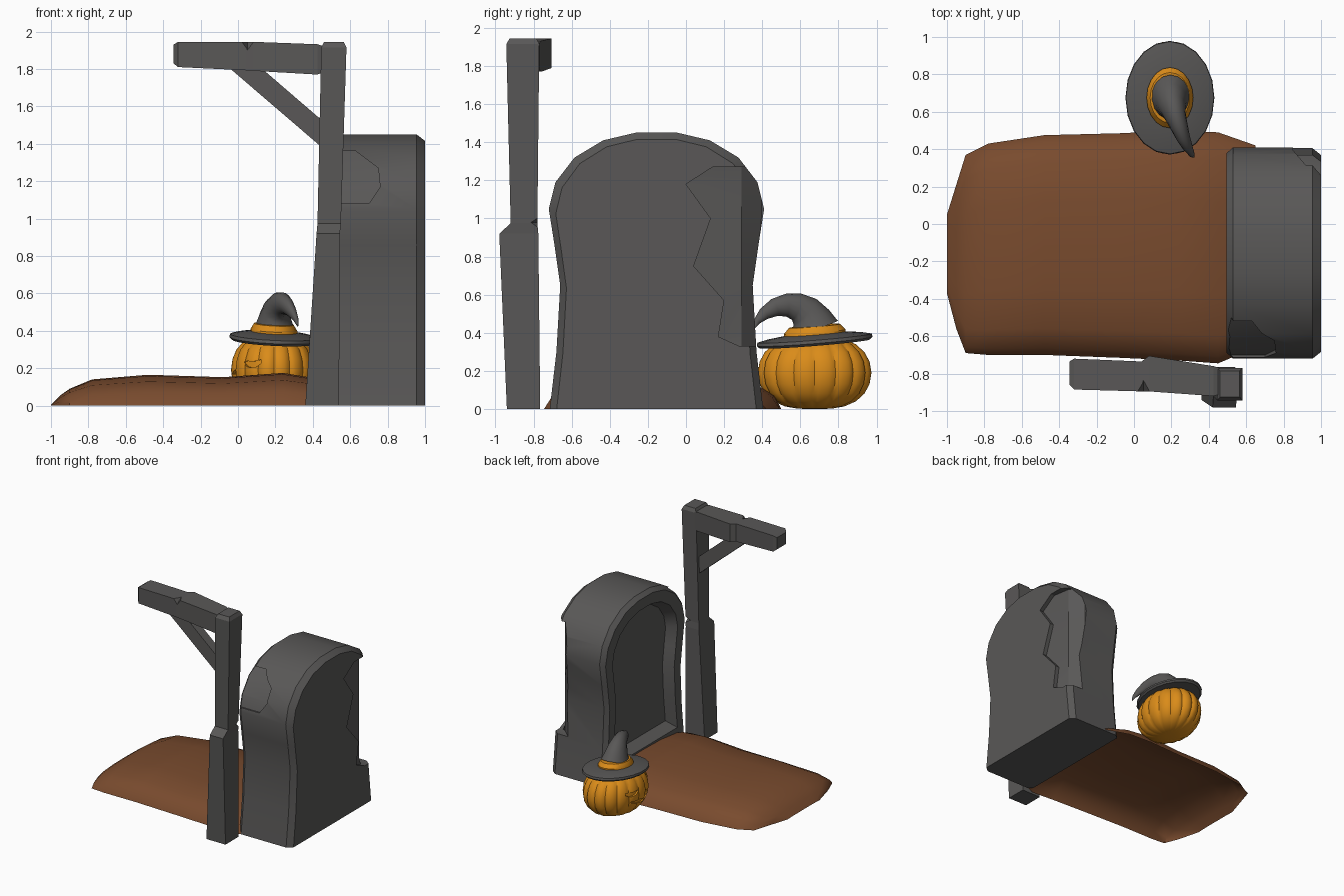
import bpy, bmesh, math
from mathutils import Vector

if "Cube" in bpy.data.objects:
    bpy.data.objects.remove(bpy.data.objects["Cube"])


def material(name, rgb):
    m = bpy.data.materials.new(name)
    m.diffuse_color = (*rgb, 1)
    m.use_nodes = True
    m.node_tree.nodes["Principled BSDF"].inputs["Base Color"].default_value = m.diffuse_color
    return m


GREY = material("weathered_grey", (0.10, 0.097, 0.095))
BROWN = material("soil_brown", (0.19, 0.07, 0.027))
ORANGE = material("pumpkin_orange", (0.70, 0.26, 0.01))


def loft(name, rings, mat, caps=True, closed=True, smooth=None):
    """Skin a list of equal-length point rings."""
    bm = bmesh.new()
    vs = [[bm.verts.new(p) for p in r] for r in rings]
    n = len(rings[0])
    for a, b in zip(vs, vs[1:]):
        for i in range(n if closed else n - 1):
            j = (i + 1) % n
            bm.faces.new((a[i], a[j], b[j], b[i]))
    if caps:
        bm.faces.new(vs[0][::-1])
        bm.faces.new(vs[-1])
    bmesh.ops.recalc_face_normals(bm, faces=bm.faces)
    me = bpy.data.meshes.new(name)
    bm.to_mesh(me)
    bm.free()
    me.materials.append(mat)
    ob = bpy.data.objects.new(name, me)
    bpy.context.collection.objects.link(ob)
    if smooth:
        shade(ob, smooth)
    return ob


def activate(ob):
    bpy.ops.object.select_all(action='DESELECT')
    ob.select_set(True)
    bpy.context.view_layer.objects.active = ob


def shade(ob, angle):
    activate(ob)
    bpy.ops.object.shade_smooth_by_angle(angle=math.radians(angle))


def cut(ob, cutter):
    mod = ob.modifiers.new("cut", 'BOOLEAN')
    mod.operation, mod.solver, mod.object = 'DIFFERENCE', 'EXACT', cutter
    activate(ob)
    bpy.ops.object.modifier_apply(modifier=mod.name)
    bpy.data.objects.remove(cutter)


# Gravestone: arched profile swept along x, with a recessed front panel
half = [(0.56, 0), (0.525, 0.3), (0.505, 0.65), (0.535, 0.86), (0.565, 1.05),
        (0.53, 1.19), (0.43, 1.32), (0.28, 1.41), (0.11, 1.45)]


def arch(x, inset, base=0):
    ky, top = 1 - inset / 0.54, 1.45 - inset
    right = [(x, -0.155 + y * ky, base + z / 1.45 * (top - base)) for y, z in half]
    left = [(x, -0.155 - y * ky, base + z / 1.45 * (top - base)) for y, z in half[::-1]]
    return right + left


stone = loft("gravestone", [arch(1.0, 0.035), arch(0.955, 0), arch(0.53, 0), arch(0.495, 0.03),
                            arch(0.495, 0.12, 0.14), arch(0.58, 0.16, 0.19)], GREY)

# Large broken corner on the back face of the stone
rows = [(0.33, 0.28), (0.38, 0.17), (0.57, 0.20), (0.75, 0.04), (1.0, 0.13), (1.18, 0.0), (1.27, 0.14)]
cut(stone, loft("break_cutter", [
    [(0.965, y, z), (0.94, 0.29, z), (0.85, 0.375 + 0.02 * (z > 0.9), z), (0.85, 0.6, z),
     (1.2, 0.6, z), (1.2, y, z)] for z, y in rows], GREY))

# Shallow chip on the side of the stone
chip = [(1.08, 0.70, -0.70), (1.17, 0.76, -0.67), (1.27, 0.75, -0.60), (1.36, 0.63, -0.50)]
cut(stone, loft("chip_cutter", [
    [(0.4, y, z), (x, y, z), (x, -0.9, z), (0.4, -0.9, z)] for z, x, y in chip], GREY))
shade(stone, 30)

# Soil mound, open underneath
stations = [(-1, -0.37, 0.05, 0.004), (-0.95, -0.56, 0.21, 0.055), (-0.9, -0.69, 0.37, 0.09),
            (-0.78, -0.70, 0.43, 0.14), (-0.48, -0.70, 0.475, 0.165), (-0.08, -0.715, 0.485, 0.152),
            (0.24, -0.73, 0.50, 0.175), (0.45, -0.745, 0.49, 0.14), (0.65, -0.66, 0.42, 0.08)]
section = [(0, 0), (0.03, 0.42), (0.12, 0.78), (0.3, 0.96), (0.5, 1), (0.7, 0.96),
           (0.88, 0.78), (0.97, 0.42), (1, 0)]
loft("soil_mound", [[(x, y0 + (y1 - y0) * u, h * k) for u, k in section]
                    for x, y0, y1, h in stations], BROWN, caps=False, closed=False, smooth=45)

# Wooden post with a splintered step
post = loft("post", [[(x0, y0, z), (x1, y0, z), (x1, y1, z), (x0, y1, z)] for z, x0, x1, y0, y1 in [
    (0, 0.36, 0.54, -0.94, -0.765), (0.92, 0.42, 0.545, -0.98, -0.775),
    (0.975, 0.425, 0.55, -0.92, -0.78), (1.915, 0.445, 0.58, -0.943, -0.77),
    (1.945, 0.46, 0.565, -0.925, -0.785)]], GREY)
cut(post, loft("post_notch_cutter", [
    [(0.6, -0.85, 0.98), (0.6, -0.75, 1.05), (0.6, -0.75, 0.90)],
    [(0.49, -0.77, 0.98), (0.49, -0.75, 0.99), (0.49, -0.75, 0.97)]], GREY))

# Crossbeam with a notch on its upper front edge
beam = loft("crossbeam", [[(x, y0, z0), (x, y1, z0), (x, y1, z1), (x, y0, z1)] for x, y0, y1, z0, z1 in [
    (-0.345, -0.86, -0.735, 1.83, 1.93), (-0.32, -0.885, -0.72, 1.81, 1.945),
    (0.04, -0.895, -0.735, 1.793, 1.945), (0.08, -0.895, -0.705, 1.79, 1.945),
    (0.425, -0.92, -0.76, 1.77, 1.932), (0.46, -0.91, -0.77, 1.785, 1.92)]], GREY)
cut(beam, loft("beam_notch_cutter", [
    [(-0.025, -0.95, 1.96), (0.125, -0.95, 1.96), (0.05, -0.95, 1.86)],
    [(0.045, -0.835, 1.96), (0.055, -0.835, 1.96), (0.05, -0.835, 1.945)]], GREY))

# Diagonal brace
loft("brace", [[(xa, y, za) for xa, y, za in ((a[0], -0.88, a[1]), (b[0], -0.88, b[1]),
                                             (b[0], -0.80, b[1]), (a[0], -0.80, a[1]))]
               for a, b in [((-0.04, 1.80), (0.13, 1.80)), ((0.455, 1.375), (0.455, 1.52))]], GREY)

# Ribbed pumpkin, narrower in x than in y
PX, PY = 0.192, 0.675


def skin(phi, z, k=1.0):
    s = max(-1, min(1, (z - 0.19) / 0.19))
    r = k * max(1 - s * s, 0.0) ** 0.33
    return (PX + 0.232 * r * math.cos(phi), PY + 0.302 * r * math.sin(phi), z)


def rib(phi):
    return 0.95 + 0.05 * abs(math.sin(8 * phi)) ** 0.6


SEG = 96
levels = [0.19 + 0.19 * math.sin(math.radians(t)) for t in (-87, -80, -68, -52, -35, -18, 0, 18, 35, 52, 68, 80, 87)]
pumpkin = loft("pumpkin", [[skin(p, z, rib(p)) for p in (2 * math.pi * i / SEG for i in range(SEG))]
                           for z in levels], ORANGE)

# Carved face: columns of (angle from the face centre, low z, high z)
eye = [(-14, 0.228, 0.236), (-7, 0.208, 0.238), (0, 0.203, 0.236), (7, 0.207, 0.238), (14, 0.226, 0.248)]
nose = [(-6, 0.168, 0.172), (0, 0.168, 0.192), (6, 0.168, 0.172)]
mouth = [(-40, 0.150, 0.160), (-25, 0.122, 0.150), (-12, 0.112, 0.140), (0, 0.108, 0.136),
         (12, 0.112, 0.140), (25, 0.122, 0.150), (40, 0.150, 0.160)]
for name, offset, flip, cols in [("eye", 37, 1, eye), ("eye", -37, -1, eye), ("nose", 0, 1, nose), ("mouth", 0, 1, mouth)]:
    rings = []
    for d, lo, hi in cols:
        p = math.radians(201 + offset + flip * d)
        rings.append([skin(p, lo, 0.925), skin(p, hi, 0.925), skin(p, hi, 1.2), skin(p, lo, 1.2)])
    cut(pumpkin, loft(name + "_cutter", rings, ORANGE))
shade(pumpkin, 35)

# Hat: tilted brim, band and a curled cone
def hat_ring(rx, ry, z, n=20):
    pts = []
    for i in range(n):
        a = 2 * math.pi * i / n
        x, y = rx * math.cos(a), ry * math.sin(a)
        pts.append((PX + x, PY + y, z + 0.08 * y - 0.05 * x))
    return pts


loft("hat_brim", [hat_ring(0.18, 0.235, 0.345), hat_ring(0.225, 0.29, 0.342), hat_ring(0.238, 0.304, 0.355),
                  hat_ring(0.235, 0.30, 0.372), hat_ring(0.20, 0.255, 0.382), hat_ring(0.12, 0.155, 0.395)],
     GREY, smooth=35)
loft("hat_band", [hat_ring(0.125, 0.162, 0.385), hat_ring(0.125, 0.162, 0.405),
                  hat_ring(0.106, 0.135, 0.436), hat_ring(0.095, 0.12, 0.438)], ORANGE, smooth=35)

path = [(0.195, 0.672, 0.42, 0.132), (0.197, 0.655, 0.47, 0.108), (0.205, 0.625, 0.51, 0.09),
        (0.22, 0.58, 0.537, 0.073), (0.24, 0.525, 0.545, 0.06), (0.262, 0.465, 0.533, 0.047),
        (0.288, 0.41, 0.50, 0.033), (0.31, 0.372, 0.46, 0.018), (0.32, 0.358, 0.425, 0.004)]
rings = []
for k, (x, y, z, r) in enumerate(path):
    c = Vector((x, y, z))
    t = Vector(path[min(k + 1, len(path) - 1)][:3]) - Vector(path[max(k - 1, 0)][:3])
    u = Vector((1, 0, 0))
    u = (u - t * (u.dot(t) / t.length_squared)).normalized()
    v = t.normalized().cross(u)
    rings.append([c + u * (0.8 * r * math.cos(a)) + v * (r * math.sin(a))
                  for a in (2 * math.pi * i / 16 for i in range(16))])
loft("hat_cone", rings, GREY, smooth=50)
